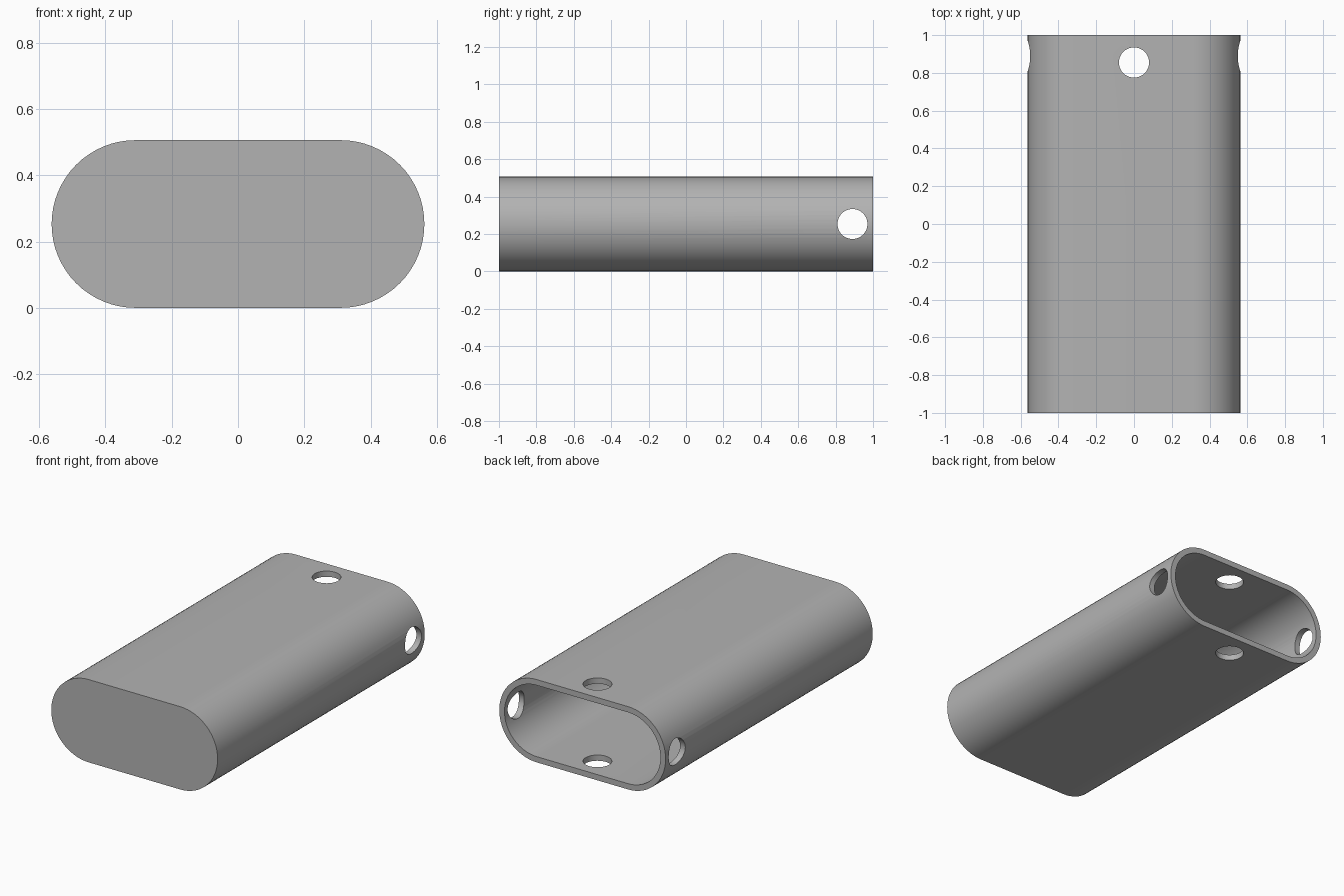
import bpy, bmesh, math

if "Cube" in bpy.data.objects:
    bpy.data.objects.remove(bpy.data.objects["Cube"])

HALF_W, HEIGHT, WALL, HOLE = 0.5625, 0.506, 0.035, 0.08
MID = HEIGHT / 2

grey = bpy.data.materials.new("plain grey")
grey.use_nodes = True
colour = (0.45, 0.45, 0.45, 1)
grey.diffuse_color = colour
grey.node_tree.nodes["Principled BSDF"].inputs["Base Color"].default_value = colour


def stadium(name, inset, y0, y1, steps=32):
    """Rounded-end prism running along y."""
    r, cx = MID - inset, HALF_W - MID
    bm = bmesh.new()
    ring = []
    for side in (1, -1):
        for i in range(steps + 1):
            a = math.pi * i / steps - math.pi / 2
            ring.append(bm.verts.new((side * (cx + r * math.cos(a)), y0,
                                      MID + side * r * math.sin(a))))
    face = bm.faces.new(ring)
    ext = bmesh.ops.extrude_face_region(bm, geom=[face], use_keep_orig=True)
    moved = [g for g in ext["geom"] if isinstance(g, bmesh.types.BMVert)]
    bmesh.ops.translate(bm, verts=moved, vec=(0, y1 - y0, 0))
    bmesh.ops.recalc_face_normals(bm, faces=bm.faces)
    mesh = bpy.data.meshes.new(name)
    bm.to_mesh(mesh)
    bm.free()
    ob = bpy.data.objects.new(name, mesh)
    bpy.context.collection.objects.link(ob)
    mesh.materials.append(grey)
    return ob


def drill(name, y, rotation):
    """Round cutter passing through both walls."""
    bpy.ops.mesh.primitive_cylinder_add(vertices=48, radius=HOLE, depth=2,
                                        location=(0, y, MID), rotation=rotation)
    ob = bpy.context.object
    ob.name = name
    ob.data.materials.append(grey)
    return ob


# Sleeve closed at the front and open at the back
sleeve = stadium("sleeve", 0, -1, 1)
cutters = [
    stadium("cavity_cutter", WALL, -1 + WALL, 1.1),
    drill("vertical_hole_cutter", 0.855, (0, 0, 0)),
    drill("side_hole_cutter", 0.89, (0, math.pi / 2, 0)),
]
for cutter in cutters:
    mod = sleeve.modifiers.new(cutter.name, "BOOLEAN")
    mod.operation = "DIFFERENCE"
    mod.solver = "EXACT"
    mod.object = cutter

# Bake the cuts, then remove the cutters
bpy.ops.object.select_all(action="DESELECT")
bpy.context.view_layer.objects.active = sleeve
sleeve.select_set(True)
for mod in list(sleeve.modifiers):
    bpy.ops.object.modifier_apply(modifier=mod.name)
for cutter in cutters:
    bpy.data.objects.remove(cutter)
bpy.ops.object.shade_smooth_by_angle(angle=math.radians(30))
